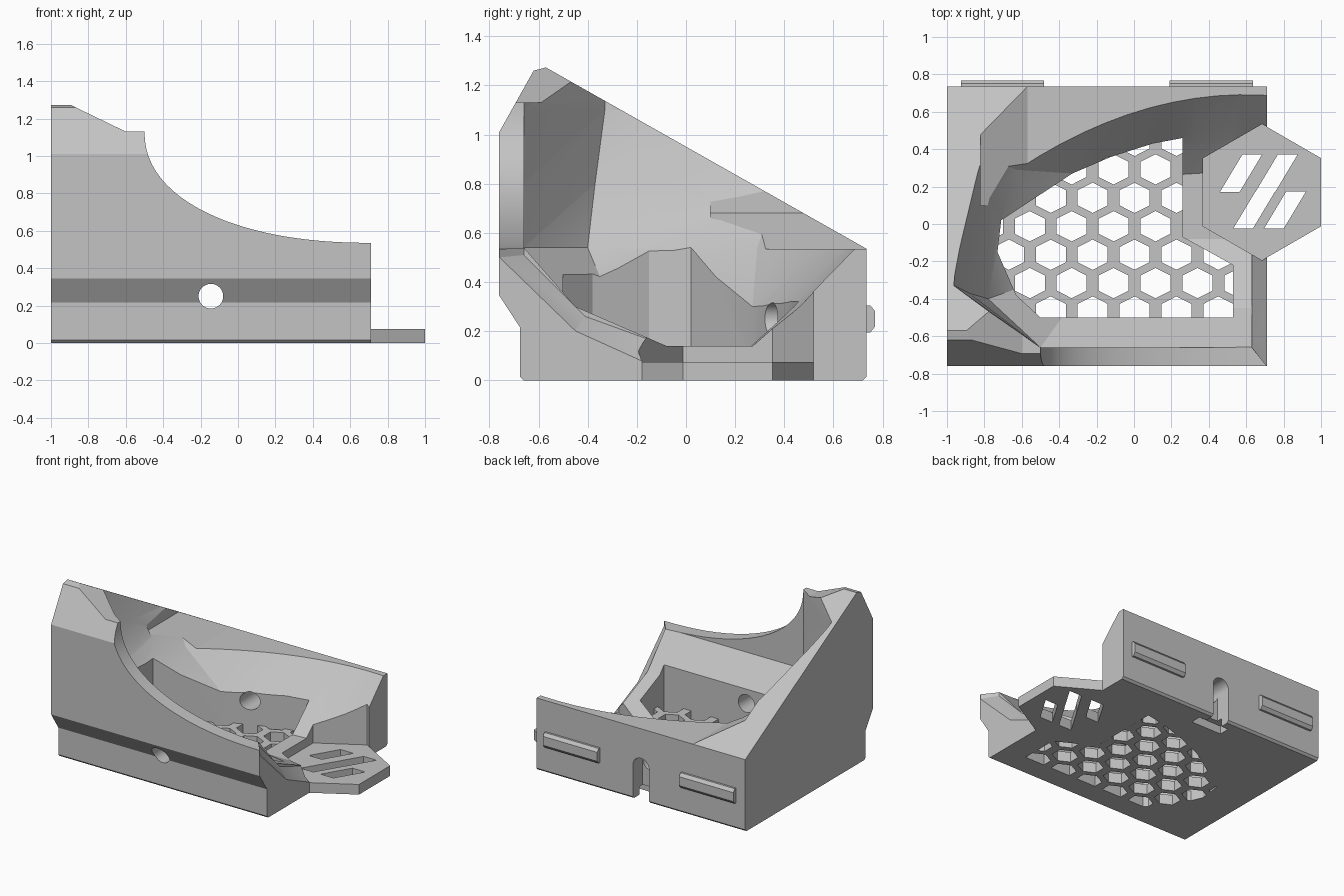
import bpy, bmesh, math

cube = bpy.data.objects.get("Cube")
if cube:
    bpy.data.objects.remove(cube)

grey = bpy.data.materials.new("plain_grey")
grey.use_nodes = True
grey.diffuse_color = (0.55, 0.55, 0.55, 1)
grey.node_tree.nodes["Principled BSDF"].inputs["Base Color"].default_value = (0.55, 0.55, 0.55, 1)


def finish(name, bm):
    bmesh.ops.recalc_face_normals(bm, faces=bm.faces[:])
    mesh = bpy.data.meshes.new(name)
    bm.to_mesh(mesh)
    bm.free()
    mesh.materials.append(grey)
    obj = bpy.data.objects.new(name, mesh)
    bpy.context.collection.objects.link(obj)
    return obj


def add_loft(bm, rings):
    """Closed solid skinned through rings of equal length."""
    rows = [[bm.verts.new(p) for p in ring] for ring in rings]
    n = len(rows[0])
    for low, high in zip(rows, rows[1:]):
        for i in range(n):
            j = (i + 1) % n
            bm.faces.new((low[i], low[j], high[j], high[i]))
    bm.faces.new(rows[0][::-1])
    bm.faces.new(rows[-1])


def loft(name, rings):
    bm = bmesh.new()
    add_loft(bm, rings)
    return finish(name, bm)


def hull(name, points):
    """Convex solid around the points."""
    bm = bmesh.new()
    for p in points:
        bm.verts.new(p)
    bmesh.ops.convex_hull(bm, input=bm.verts[:])
    loose = [v for v in bm.verts if not v.link_faces]
    bmesh.ops.delete(bm, geom=loose, context="VERTS")
    return finish(name, bm)


def prism(name, outline, axis, start, end):
    """Extrude a 2D outline along x, y or z."""
    place = {"x": lambda a, b, c: (c, a, b),
             "y": lambda a, b, c: (a, c, b),
             "z": lambda a, b, c: (a, b, c)}[axis]
    return loft(name, [[place(a, b, c) for a, b in outline] for c in (start, end)])


def combine(target, tool, operation="DIFFERENCE"):
    mod = target.modifiers.new("combine", "BOOLEAN")
    mod.operation = operation
    mod.solver = "EXACT"
    mod.object = tool
    bpy.context.view_layer.objects.active = target
    bpy.ops.object.modifier_apply(modifier=mod.name)
    bpy.data.objects.remove(tool)


def rect(x0, x1, y0, y1):
    return [(x0, y0), (x1, y0), (x1, y1), (x0, y1)]


# Main block from its side profile
side = [(-.66, 0), (.72, 0), (.735, .015), (.735, .535), (-.57, 1.273), (-.62, 1.26),
        (-.76, 1.01), (-.76, .345), (-.675, .215), (-.675, .015)]
body = prism("holder_body", side, "x", -1, .71)

# Sweeping cut seen from the front
sweep = [(-.9, 1.275), (-.6, 1.13)]
for i in range(25):
    t = math.pi / 2 * i / 24
    sweep.append((.71 - 1.21 * max(math.cos(t), 0) ** .92, 1.13 - .595 * math.sin(t) ** .92))
sweep += [(.8, .535), (.8, 1.5), (-.9, 1.5)]
combine(body, prism("sweep_cutter", sweep, "y", -1, 1))

# Flat back rim with a ramp towards the tall wall
rim = [(-.57, .535), (.8, .535), (.8, 1.5), (-.82, 1.5), (-.82, .68)]
combine(body, prism("rim_cutter", rim, "y", .1, 1))

# Scooped cavity: stacked convex slices that widen with height
levels = [
    (.14, [(.8, -.08), (-.2, -.08), (-.28, 0), (-.25, .15), (-.1, .22), (.2, .26), (.8, .27)]),
    (.3, [(.8, -.45), (-.35, -.45), (-.5, -.3), (-.48, -.05), (-.33, .27), (.1, .41), (.8, .45)]),
    (.54, [(.8, -.66), (-.5, -.66), (-.78, -.4), (-.73, -.05), (-.63, .29), (.1, .63), (.8, .685)]),
    (.8, [(.8, -.66), (-.5, -.66), (-.88, -.37), (-.86, -.05), (-.83, .38), (.1, .8), (.8, .85)]),
    (1.1, [(.8, -.66), (-.5, -.66), (-.96, -.33), (-.95, -.05), (-.9, .4), (.1, .85), (.8, .9)]),
    (1.4, [(.8, -.66), (-.5, -.66), (-.98, -.33), (-.98, -.05), (-.95, .5), (.1, .9), (.8, .95)]),
]


def rounded(ring):
    """Bow the two back edges of a ring outward into a smooth arc."""
    points = list(ring)
    (x0, y0), (x1, y1), (x2, y2) = ring[-3:]
    k = (x1 - x0) / (x2 - x0)
    cx = (x1 - (1 - k) ** 2 * x0 - k * k * x2) / (2 * k * (1 - k))
    cy = (y1 - (1 - k) ** 2 * y0 - k * k * y2) / (2 * k * (1 - k))
    for i in range(1, 12):
        t = i / 12
        points.append(((1 - t) ** 2 * x0 + 2 * t * (1 - t) * cx + t * t * x2,
                       (1 - t) ** 2 * y0 + 2 * t * (1 - t) * cy + t * t * y2))
    return points


for (z0, low), (z1, high) in zip(levels, levels[1:]):
    corners = [(x, y, z0) for x, y in rounded(low)]
    corners += [(x, y, z) for x, y in rounded(high) for z in (z1, z1 + .002)]
    combine(body, hull("scoop_cutter", corners))

# Vertical pocket down to the grille floor
pocket = [(-.5, -.5), (.53, -.5), (.53, -.22), (.26, -.07), (.26, .46), (.1, .43), (-.12, .36),
          (-.33, .27), (-.71, .02), (-.73, -.15), (-.63, -.38)]
combine(body, prism("pocket_cutter", pocket, "z", .075, .65))

# Flared lip at the open end
inner = [(-.66, .51), (-.41, .26), (-.08, .14), (.27, .14), (.27, 1), (-.66, 1)]
outer = [(-.76, .5), (-.45, .2), (-.18, .078), (.27, .078), (.27, 1), (-.76, 1)]
combine(body, loft("lip_cutter", [[(.63, y, z) for y, z in inner], [(.711, y, z) for y, z in outer]]))

# Six-sided tab, with clearance above it
tab = [(.685 + .364 * math.sin(math.pi * k / 3), .17 + .364 * math.cos(math.pi * k / 3)) for k in range(6)]
combine(body, prism("tab_clearance", tab, "z", .075, .9))
combine(body, prism("tab", tab, "z", 0, .075), "UNION")

# Slanted slots in the tab
for x, y in ((.46, .172), (.65, .172), (.53, -.025), (.695, -.025)):
    slot = [(x, y), (x + .105, y), (x + .225, y + .2), (x + .12, y + .2)]
    combine(body, prism("slot_cutter", slot, "z", -.1, .3))

# Honeycomb grille, clipped to the pocket outline
holes = bmesh.new()
for row in range(-4, 5):
    for col in range(-5, 4):
        cx = .115 + .224 * col + .112 * (row % 2)
        cy = -.012 + .152 * row
        add_loft(holes, [[(cx + .0925 * math.sin(math.pi * k / 3), cy + .081 * math.cos(math.pi * k / 3), z)
                          for k in range(6)] for z in (-.1, .12)])
grille = finish("grille_cutter", holes)
combine(grille, prism("grille_clip", pocket, "z", -.2, .3), "INTERSECT")
combine(body, grille)

# Cable hole through front and back, with an arched slot at the back
circle = [(-.145 + .066 * math.cos(math.tau * k / 32), .25 + .066 * math.sin(math.tau * k / 32))
          for k in range(32)]
combine(body, prism("hole_cutter", circle, "y", -1, 1))
arch = [(-.211, -.1), (-.079, -.1)] + circle[:17]
combine(body, prism("arch_cutter", arch, "y", .62, 1))
combine(body, prism("foot_cutter", rect(-.27, -.02, .58, .66), "z", -.1, .06))

# Chamfered rails on the back
for name, x0 in (("right_rail", -.925), ("left_rail", .19)):
    rings = []
    for y, inset in ((.73, 0), (.75, 0), (.768, .022)):
        rings.append([(x, y, z) for x, z in rect(x0, x0 + .445, .195 + inset, .305 - inset)])
    loft(name, rings)

# Smooth curved walls, keep sharp edges
bpy.ops.object.select_all(action="DESELECT")
body.select_set(True)
bpy.context.view_layer.objects.active = body
bpy.ops.object.shade_smooth_by_angle(angle=math.radians(20))
